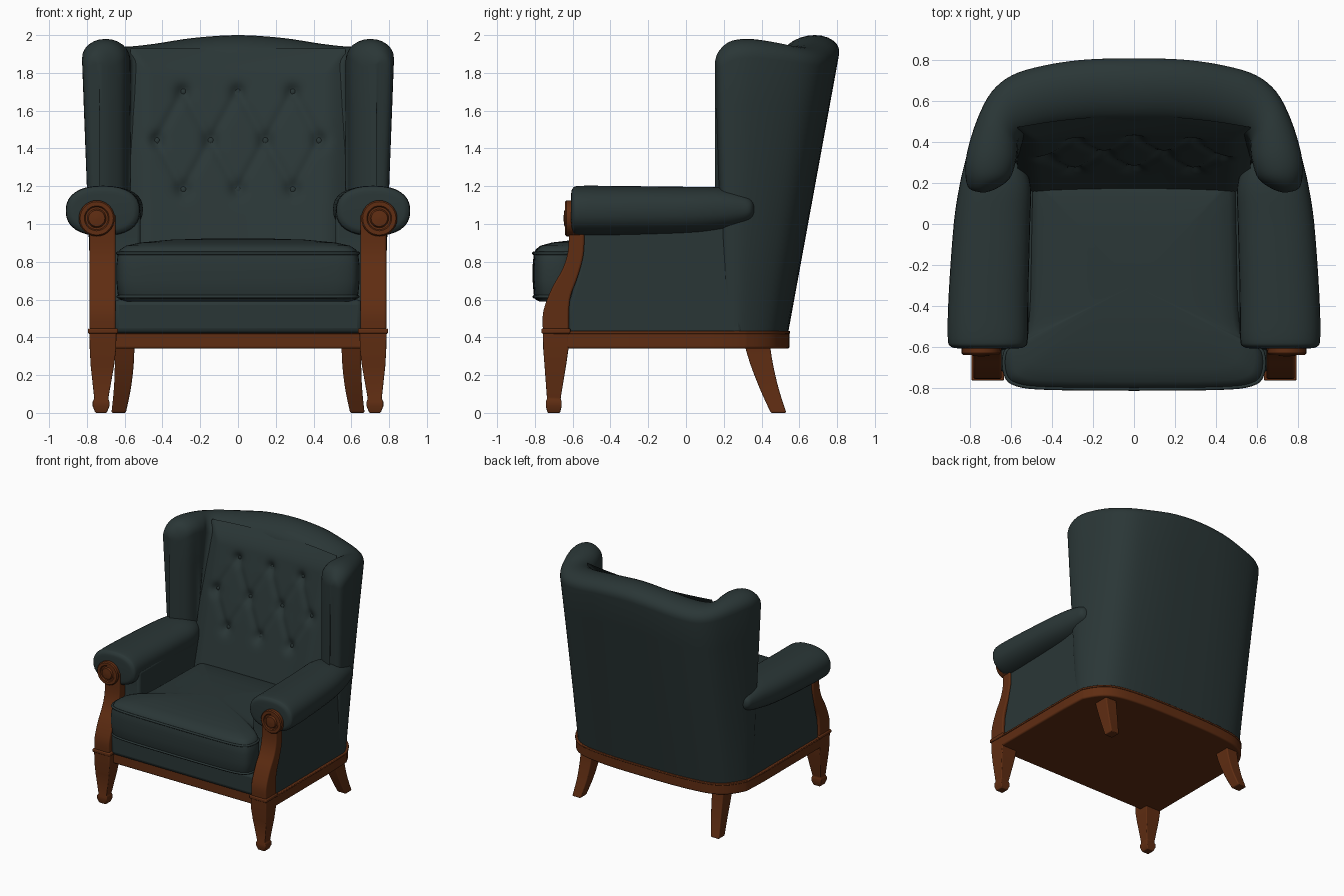
import bpy, bmesh, math
from mathutils import Vector

if "Cube" in bpy.data.objects:
    bpy.data.objects.remove(bpy.data.objects["Cube"])


def material(name, rgb):
    m = bpy.data.materials.new(name)
    m.diffuse_color = (*rgb, 1)
    m.use_nodes = True
    m.node_tree.nodes["Principled BSDF"].inputs["Base Color"].default_value = m.diffuse_color
    return m


GREEN = material("dark green leather", (0.023, 0.037, 0.037))
WOOD = material("red brown wood", (0.115, 0.026, 0.006))


def finish(name, bm, mat, mirror=False, bevel=0, angle=40):
    bmesh.ops.remove_doubles(bm, verts=bm.verts, dist=1e-4)
    bmesh.ops.recalc_face_normals(bm, faces=bm.faces)
    me = bpy.data.meshes.new(name)
    bm.to_mesh(me)
    bm.free()
    me.materials.append(mat)
    ob = bpy.data.objects.new(name, me)
    bpy.context.collection.objects.link(ob)
    bpy.ops.object.select_all(action='DESELECT')
    ob.select_set(True)
    bpy.context.view_layer.objects.active = ob
    bpy.ops.object.shade_smooth_by_angle(angle=math.radians(angle))
    if bevel:
        b = ob.modifiers.new("bevel", 'BEVEL')
        b.width, b.segments, b.limit_method = bevel, 3, 'ANGLE'
    if mirror:
        ob.modifiers.new("mirror", 'MIRROR')
    return ob


def loft(name, rings, mat, caps=True, **kw):
    bm = bmesh.new()
    vs = [[bm.verts.new(p) for p in r] for r in rings]
    n = len(vs[0])
    for a, b in zip(vs, vs[1:]):
        for i in range(n):
            j = (i + 1) % n
            bm.faces.new((a[i], a[j], b[j], b[i]))
    if caps:
        bm.faces.new(vs[0])
        bm.faces.new(vs[-1])
    return finish(name, bm, mat, **kw)


def spline(pts, sub=4):
    """Catmull-Rom through tuples of any length."""
    p = [Vector(q) for q in pts]
    p = [p[0]] + p + [p[-1]]
    out = []
    for a, b, c, d in zip(p, p[1:], p[2:], p[3:]):
        for k in range(sub):
            t = k / sub
            out.append(0.5 * (2 * b + (c - a) * t + (2 * a - 5 * b + 4 * c - d) * t**2
                              + (3 * b - a - 3 * c + d) * t**3))
    return out + [p[-1]]


def rect(x, y, z, hx, hy):
    return [(x - hx, y - hy, z), (x + hx, y - hy, z), (x + hx, y + hy, z), (x - hx, y + hy, z)]


# back and wings: stations round the U plan (outer x, y, inner x, y, top z)
half = [(0, .82, 0, .52, 2.0), (.25, .815, .22, .52, 1.985), (.45, .79, .42, .50, 1.955),
        (.60, .745, .54, .46, 1.94), (.70, .66, .57, .42, 1.945), (.77, .52, .57, .38, 1.965),
        (.82, .35, .58, .30, 1.98), (.828, .24, .61, .22, 1.965), (.81, .17, .68, .17, 1.91),
        (.745, .15, .745, .15, 1.85)]
left = [(-a, b, -c, d, e) for a, b, c, d, e in half[:0:-1]]
stations = spline(left + half)
Z0, Z1 = 0.42, 1.95


def outer_low(x, y):
    return x * 0.93, y + 0.04 - 0.32 * (y - 0.17) / 0.65


def inner_low(x, y):
    return x, y - 0.45 * max(0, (y - 0.30) / 0.22)


rings = []
for ox, oy, ix, iy, zt in stations:
    O, I = Vector((ox, oy)), Vector((ix, iy))
    OL, IL = Vector(outer_low(ox, oy)), Vector(inner_low(ix, iy))
    if (O - I).length < 1e-3:
        IL = OL
    h = min(0.10, 0.6 * (O - I).length)
    prof = [(Z0 + (zt - h - Z0) * k / 6, 0) for k in range(6)]
    prof += [(zt - h + h * math.sin(math.pi * k / 12), (1 - math.cos(math.pi * k / 12)) / 2)
             for k in range(13)]
    prof += [(z, 1) for z, _ in prof[5::-1]]
    ring = []
    for z, f in prof:
        t = (z - Z0) / (Z1 - Z0)
        p = OL.lerp(O, t).lerp(IL.lerp(I, t), f)
        ring.append((p.x, p.y, z))
    rings.append(ring)
loft("back_and_wings", rings, GREEN, caps=False, angle=60)

# tufted inner back: dents at buttons, creases along the diamond between them
buttons = [(x, 1.70) for x in (-.29, 0, .29)] + [(x, 1.44) for x in (-.43, -.145, .145, .43)]
buttons += [(x, 1.18) for x in (-.29, 0, .29)]
creases = [(Vector(a), Vector(b)) for a in buttons for b in buttons
           if a[1] > b[1] and (Vector(a) - Vector(b)).length < 0.32]


def tuft_y(x, z):
    t = (z - Z0) / (Z1 - Z0)
    y = 0.07 + 0.45 * t - 0.05 * t * (x / .54)**2
    edge = min(1, (0.57 - abs(x)) / 0.12, (1.93 - z) / 0.15)
    y += 0.015 - 0.05 * math.sin(max(0, edge) * math.pi / 2)
    p = Vector((x, z))
    crease = 0
    for a, b in creases:
        d = b - a
        k = max(0, min(1, (p - a).dot(d) / d.length_squared))
        crease = max(crease, math.exp(-((p - a - d * k).length / 0.025)**2))
    dent = max(math.exp(-((p - Vector(b)).length / 0.045)**2) for b in buttons)
    return y + 0.012 * crease + 0.03 * dent


bm = bmesh.new()
N, M = 72, 72
g = [[bm.verts.new((x, tuft_y(x, z), z)) for x in (-.57 + 1.14 * i / N for i in range(N + 1))]
     for z in (.80 + 1.13 * j / M for j in range(M + 1))]
for j in range(M):
    for i in range(N):
        bm.faces.new((g[j][i], g[j][i + 1], g[j + 1][i + 1], g[j + 1][i]))
panel = finish("tufted_back_panel", bm, GREEN, angle=80)
if sum(p.normal.y for p in panel.data.polygons) > 0:
    panel.data.flip_normals()

bm = bmesh.new()
for x, z in buttons:
    vs = bmesh.ops.create_uvsphere(bm, u_segments=12, v_segments=8, radius=0.018)['verts']
    bmesh.ops.scale(bm, vec=(1, .5, 1), verts=vs)
    bmesh.ops.translate(bm, vec=(x, tuft_y(x, z), z), verts=vs)
finish("back_buttons", bm, GREEN)

# arm side panels, front edge follows the wooden post
side = [(-.63, .42), (-.62, .58), (-.58, .72), (-.55, .85), (-.55, 1.07), (.24, 1.07), (.30, .42)]
loft("arm_side_panel", [[(x, y, z) for y, z in side] for x in (.515, .772)], GREEN,
     mirror=True, bevel=.02)

# padded arm rolls: (y, centre x, centre z, radius x, radius z)
roll = spline([(-.608, .715, 1.07, .15, .09), (-.60, .715, 1.07, .18, .118),
               (-.56, .715, 1.07, .196, .132), (-.35, .712, 1.07, .195, .131),
               (0, .695, 1.072, .187, .125), (.18, .68, 1.078, .175, .116),
               (.29, .685, 1.08, .145, .092), (.345, .70, 1.08, .11, .06),
               (.365, .70, 1.08, .06, .025)])
rings = []
for y, cx, cz, rx, rz in roll:
    ring = []
    for k in range(32):
        c, s = math.cos(k * math.pi / 16), math.sin(k * math.pi / 16)
        ring.append((cx + rx * math.copysign(abs(c)**.85, c), y,
                     cz + rz * math.copysign(abs(s)**.85, s)))
    rings.append(ring)
loft("arm_roll", rings, GREEN, mirror=True, angle=60)

# seat cushion, T-shaped plan with crowned top
plan = spline([(0, -.812), (.42, -.808), (.58, -.79), (.635, -.74), (.635, -.63), (.55, -.56),
               (.52, -.42), (.51, .0), (.50, .20), (.44, .24), (0, .24)])
plan = [(p.x, p.y) for p in plan]
plan += [(-x, y) for x, y in plan[-2:0:-1]]


def cushion_ring(s, z):
    return [(x * s, -.3 + (y + .3) * s, z) for x, y in plan]


loft("seat_cushion", [cushion_ring(*r) for r in
                      ((.93, .59), (.97, .60), (.99, .63), (1, .70), (1, .78), (.99, .835),
                       (.97, .865), (.92, .885), (.8, .902), (.55, .917), (.3, .922), (.05, .924))],
     GREEN, angle=60)

# cushion piping
for z, s in ((.845, .99), (.615, .985)):
    rings = []
    pts = [Vector(p) for p in cushion_ring(s, z)]
    for i in range(len(pts) + 1):
        a, b, c = pts[i - 1], pts[i % len(pts)], pts[(i + 1) % len(pts)]
        t = (c - a).normalized()
        nrm = Vector((t.y, -t.x, 0))
        rings.append([b + .009 * (nrm * math.cos(q) + Vector((0, 0, math.sin(q))))
                      for q in (k * math.pi / 4 for k in range(8))])
    loft("cushion_piping", rings, GREEN, caps=False, angle=80)

# upholstered rail below the cushion
loft("seat_deck", [rect(0, -.27, z, .66, .455) for z in (.42, .60)], GREEN, bevel=.03)

# wooden base: back follows the shell, front is straight
back = [outer_low(s[0], s[1]) for s in spline(half[:7])]
edge = [(x * 1.018, y + .008) for x, y in back] + [(.785, .1), (.785, -.70)]
edge += [(-x, y) for x, y in edge[:0:-1]]
loft("base_frame", [[(x, y, z) for x, y in edge] for z in (.34, .425)], WOOD, bevel=.012)
loft("base_lip", [[(x * 1.006, y * 1.006, z) for x, y in edge] for z in (.418, .434)], WOOD,
     bevel=.005)

# front legs, collars, posts and scrolls
loft("front_leg", [rect(x, y, z, hx, hy) for x, y, z, hx, hy in
                   ((.725, -.70, 0, .03, .033), (.725, -.70, .035, .044, .042),
                    (.725, -.70, .06, .044, .042), (.724, -.70, .075, .037, .036),
                    (.718, -.692, .25, .062, .057), (.715, -.689, .34, .07, .067),
                    (.715, -.689, .43, .071, .068))], WOOD, mirror=True, bevel=.006, angle=30)
loft("leg_collar", [rect(.715, -.689, z, .08, .077) for z in (.42, .448)], WOOD,
     mirror=True, bevel=.008)
front = spline([(-.758, .44), (-.755, .54), (-.71, .66), (-.65, .77), (-.622, .88), (-.622, 1.05)])
rear = spline([(-.54, 1.05), (-.54, .86), (-.57, .73), (-.61, .62), (-.62, .53), (-.62, .44)])
post = [tuple(p) for p in front + rear]
loft("arm_post", [[(x, y, z) for y, z in post] for x in (.648, .785)], WOOD,
     mirror=True, bevel=.01)
loft("arm_scroll", [[(.748 + r * math.cos(k * math.pi / 16), y, 1.03 + r * math.sin(k * math.pi / 16))
                     for k in range(32)] for y, r in
                    ((-.56, .095), (-.632, .095), (-.64, .088), (-.64, .066), (-.632, .06),
                     (-.632, .05), (-.644, .043), (-.648, .01))], WOOD, mirror=True, angle=35)

# splayed back legs
path = spline([(.60, .375, .37, .052, .068), (.602, .40, .26, .05, .06),
               (.612, .44, .13, .045, .05), (.632, .49, 0, .038, .041)])
loft("back_leg", [rect(*p) for p in path], WOOD, mirror=True, bevel=.008)
